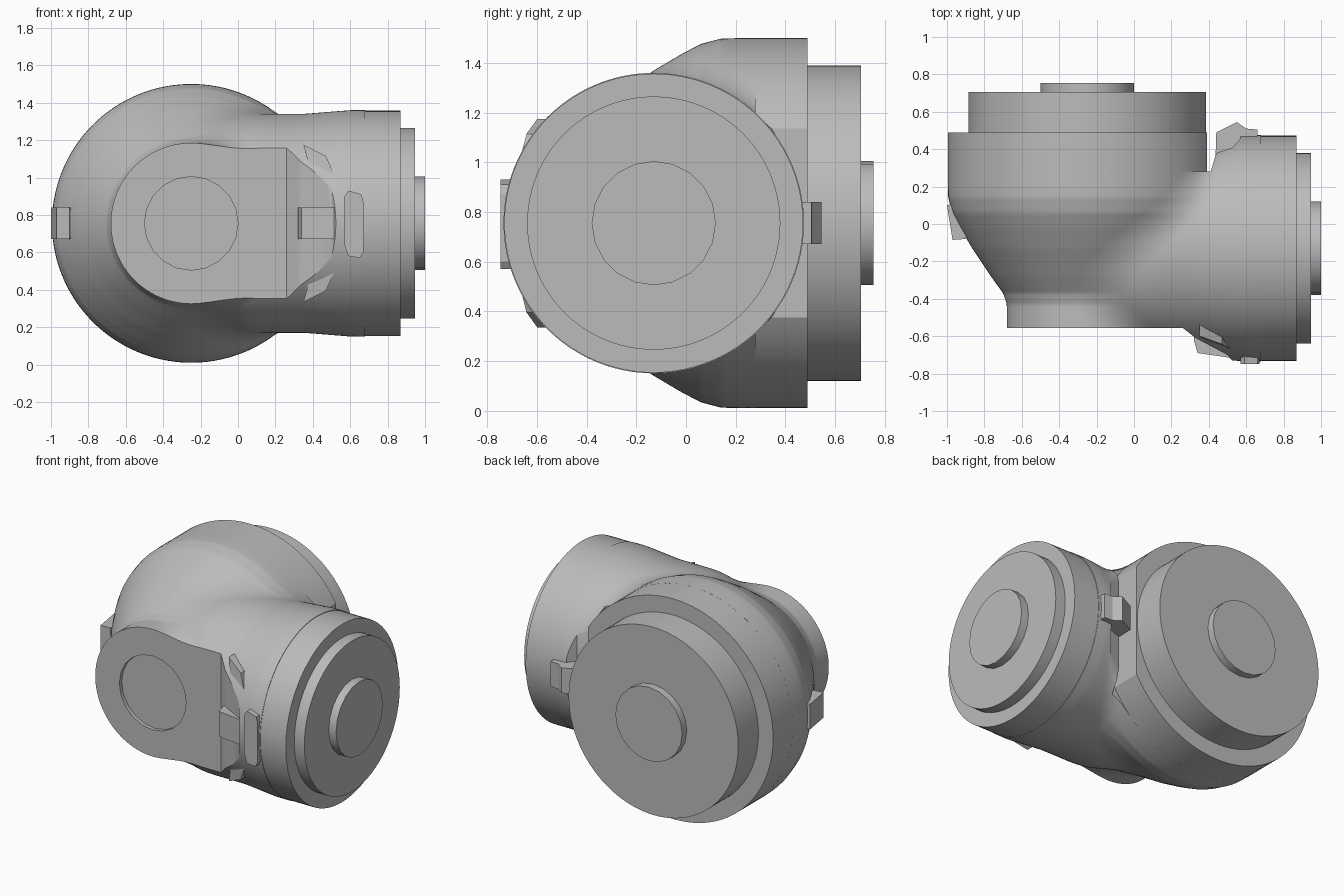
import bpy, bmesh, math
from mathutils import Vector, Matrix

if "Cube" in bpy.data.objects:
    bpy.data.objects.remove(bpy.data.objects["Cube"])

grey = bpy.data.materials.new("housing grey")
grey.use_nodes = True
GREY = (0.5, 0.5, 0.5, 1)
grey.diffuse_color = GREY
grey.node_tree.nodes["Principled BSDF"].inputs["Base Color"].default_value = GREY

MID = 0.755      # height of both joint axes
AXIS_X = -0.25   # x of the rear joint axis
AXIS_Y = -0.13   # y of the side joint axis


def add_object(name, bm, smooth=True):
    bmesh.ops.recalc_face_normals(bm, faces=bm.faces)
    mesh = bpy.data.meshes.new(name)
    bm.to_mesh(mesh)
    bm.free()
    mesh.materials.append(grey)
    obj = bpy.data.objects.new(name, mesh)
    bpy.context.collection.objects.link(obj)
    if smooth:
        shade(obj)
    return obj


def shade(obj):
    bpy.ops.object.select_all(action='DESELECT')
    obj.select_set(True)
    bpy.context.view_layer.objects.active = obj
    bpy.ops.object.shade_smooth_by_angle(angle=math.radians(30))


def disc(name, axis, start, end, radius, sides=96, flat_x=None):
    """Cylinder along one of the two joint axes, optionally cut flat at x."""
    bm = bmesh.new()
    middle = (start + end) / 2
    if axis == 'Y':
        place = Matrix.Translation((AXIS_X, middle, MID)) @ Matrix.Rotation(math.pi / 2, 4, 'X')
    else:
        place = Matrix.Translation((middle, AXIS_Y, MID)) @ Matrix.Rotation(math.pi / 2, 4, 'Y')
    bmesh.ops.create_cone(bm, cap_ends=True, segments=sides, radius1=radius,
                          radius2=radius, depth=end - start, matrix=place)
    if flat_x is not None:
        cut = bmesh.ops.bisect_plane(bm, geom=bm.verts[:] + bm.edges[:] + bm.faces[:],
                                     plane_co=(flat_x, 0, 0), plane_no=(1, 0, 0), clear_outer=True)
        edges = [e for e in cut['geom_cut'] if isinstance(e, bmesh.types.BMEdge)]
        bmesh.ops.contextual_create(bm, geom=edges)
    return add_object(name, bm)


def prism(name, points, start, end, axis='Z'):
    """Extrude an outline: xy along z, or xz along y."""
    bm = bmesh.new()
    if axis == 'Z':
        verts = [bm.verts.new((a, b, start)) for a, b in points]
        step = (0, 0, end - start)
    else:
        verts = [bm.verts.new((a, start, b)) for a, b in points]
        step = (0, end - start, 0)
    face = bm.faces.new(verts)
    out = bmesh.ops.extrude_face_region(bm, geom=[face])
    bmesh.ops.translate(bm, vec=step, verts=[v for v in out['geom'] if isinstance(v, bmesh.types.BMVert)])
    return add_object(name, bm, smooth=False)


def cut_with(obj, cutter, operation):
    mod = obj.modifiers.new("cut", 'BOOLEAN')
    mod.operation = operation
    mod.object = cutter
    bpy.context.view_layer.objects.active = obj
    bpy.ops.object.modifier_apply(modifier=mod.name)
    bpy.data.objects.remove(cutter)


# Blended body: a turned bowl on the rear axis melted into a side tube
BOWL = [(-0.43, 0.43), (-0.37, 0.45), (-0.28, 0.515), (-0.13, 0.615),
        (-0.02, 0.68), (0.06, 0.722), (0.14, 0.743), (0.2, 0.745)]


def bowl_radius(y):
    if y <= BOWL[0][0]:
        return BOWL[0][1]
    for (y0, r0), (y1, r1) in zip(BOWL, BOWL[1:]):
        if y < y1:
            return r0 + (r1 - r0) * (y - y0) / (y1 - y0)
    return BOWL[-1][1]


def field(x, y, z):
    bowl = max(math.hypot(x - AXIS_X, z) - bowl_radius(y), y - 0.32, -0.62 - y)
    side = math.hypot(y - AXIS_Y, z)
    radius = 0.585 + 0.02 * min(1, max(0, (x - 0.35) / 0.25))
    tube = max(math.hypot(min(0, x - 0.12), side) - radius, x - 0.8)
    blend = 0.1
    h = max(blend - abs(bowl - tube), 0) / blend
    return min(bowl, tube) - h * h * blend / 4


bm = bmesh.new()
bmesh.ops.create_icosphere(bm, subdivisions=7, radius=1)
for v in bm.verts:
    d = v.co.normalized()
    near, far = 0.2, 1.6
    for _ in range(16):
        t = (near + far) / 2
        if field(d.x * t, d.y * t - 0.1, d.z * t) < 0:
            near = t
        else:
            far = t
    v.co = Vector((d.x * near, d.y * near - 0.1, d.z * near + MID))
body = add_object("housing_body", bm, smooth=False)

# Trim the body to its plan outline, then sink the front recess
plan = prism("plan_cutter", [(-1.2, -0.555), (0.26, -0.555), (0.33, -0.61), (0.5, -0.7), (0.58, -0.8),
                             (0.68, -0.8), (0.68, 0.6), (0.58, 0.6), (0.57, 0.46), (0.53, 0.41),
                             (0.44, 0.38), (0.41, 0.28), (-1.2, 0.28)], -0.2, 1.8)
cut_with(body, plan, 'INTERSECT')
cut_with(body, disc("recess_cutter", 'Y', -0.7, -0.53, 0.25, 20), 'DIFFERENCE')
shade(body)

# Rear joint, with a flat facing the side tube
disc("rear_collar", 'Y', 0.28, 0.49, 0.745, flat_x=0.39)
disc("rear_flange", 'Y', 0.49, 0.705, 0.635)
disc("rear_hub", 'Y', 0.705, 0.755, 0.25, 20)

# Side joint
disc("side_collar", 'X', 0.68, 0.87, 0.602)
disc("side_flange", 'X', 0.87, 0.945, 0.51)
disc("side_hub", 'X', 0.945, 1.0, 0.25, 20)

# Front latch: arm, head and a pair of wings
prism("front_latch_arm", [(0.32, -0.62), (0.34, -0.69), (0.48, -0.71), (0.6, -0.73),
                          (0.6, -0.6), (0.32, -0.55)], 0.67, 0.84)
prism("front_latch_head", [(0.59, 0.58), (0.57, 0.64), (0.57, 0.9), (0.59, 0.93), (0.66, 0.91),
                           (0.67, 0.87), (0.67, 0.6), (0.65, 0.57)], -0.748, -0.6, 'Y')
WING = [(0.46, 0.08), (0.51, 0.08), (0.515, 0.26), (0.47, 0.36), (0.35, 0.42), (0.41, 0.2)]
for name, sign in (("upper_wing", 1), ("lower_wing", -1)):
    wing = prism(name, [(x, MID + sign * h) for x, h in WING], -0.67, -0.5, 'Y')
    for v in wing.data.vertices:
        if v.co.y < -0.6:
            v.co.y += 0.12 * (abs(v.co.z - MID) - 0.08) - 0.3 * (v.co.x - 0.45)

# Rear latch in the gap and lug on the right side
prism("rear_latch", [(0.435, 0.33), (0.44, 0.49), (0.55, 0.545), (0.6, 0.51),
                     (0.66, 0.505), (0.66, 0.4), (0.5, 0.38)], 0.67, 0.84)
prism("right_lug", [(-0.97, -0.085), (-0.9, -0.08), (-0.87, 0.02), (-0.9, 0.1),
                    (-0.96, 0.11), (-1.0, 0.1)], 0.67, 0.84)
